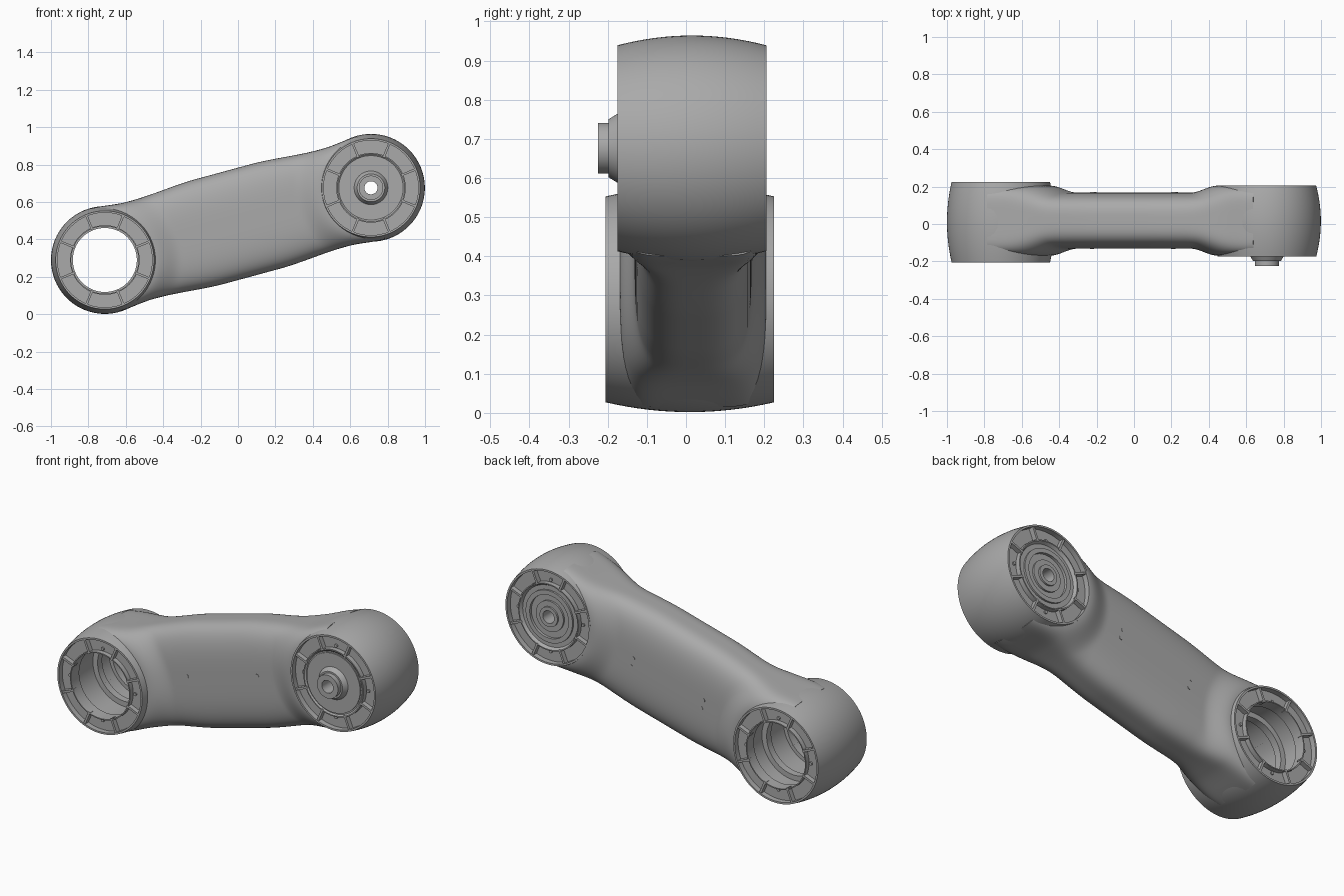
import bpy, bmesh, math
from mathutils import Matrix, Vector

if "Cube" in bpy.data.objects:
    bpy.data.objects.remove(bpy.data.objects["Cube"])

grey = bpy.data.materials.new("cast_grey")
grey.use_nodes = True
colour = (0.4, 0.4, 0.4, 1)
grey.diffuse_color = colour
grey.node_tree.nodes["Principled BSDF"].inputs["Base Color"].default_value = colour

LEFT = Vector((-0.712, 0, 0.29))
RIGHT = Vector((0.711, 0, 0.676))
MID = (LEFT + RIGHT) / 2
HALF = (RIGHT - LEFT).length / 2
TILT = Matrix.Rotation(-math.atan2(RIGHT.z - LEFT.z, RIGHT.x - LEFT.x), 4, 'Y')


def finish(bm, name):
    bmesh.ops.recalc_face_normals(bm, faces=bm.faces)
    mesh = bpy.data.meshes.new(name)
    bm.to_mesh(mesh)
    bm.free()
    mesh.materials.append(grey)
    ob = bpy.data.objects.new(name, mesh)
    bpy.context.collection.objects.link(ob)
    return ob


def activate(ob):
    bpy.ops.object.select_all(action='DESELECT')
    ob.select_set(True)
    bpy.context.view_layer.objects.active = ob


def smooth(ob):
    activate(ob)
    bpy.ops.object.shade_smooth_by_angle(angle=math.radians(32))


def bridge(bm, rings, closed):
    n = len(rings[0])
    pairs = list(zip(rings, rings[1:])) + ([(rings[-1], rings[0])] if closed else [])
    for a, b in pairs:
        for i in range(n):
            j = (i + 1) % n
            bm.faces.new((a[i], a[j], b[j], b[i]))


def lathe(name, centre, profile, steps=96):
    """Revolve a closed (radius, y) profile about the y axis."""
    bm = bmesh.new()
    rings = []
    for r, y in profile:
        angles = [math.tau * i / steps for i in range(steps)]
        rings.append([bm.verts.new(centre + Vector((r * math.cos(a), y, r * math.sin(a))))
                      for a in angles])
    bridge(bm, rings, True)
    ob = finish(bm, name)
    smooth(ob)
    return ob


def pins(name, places, radius, y, depth):
    """Short cylinders along y at (x, z) places."""
    bm = bmesh.new()
    for x, z in places:
        bmesh.ops.create_cone(bm, cap_ends=True, segments=12, radius1=radius, radius2=radius,
                              depth=depth, matrix=Matrix.Translation((x, y, z))
                              @ Matrix.Rotation(math.pi / 2, 4, 'X'))
    smooth(finish(bm, name))


def spokes(name, centre, y, depth, count=8):
    bm = bmesh.new()
    for k in range(count):
        turn = Matrix.Rotation(math.tau * (k + 0.5) / count, 4, 'Y')
        bmesh.ops.create_cube(bm, size=1, matrix=Matrix.Translation(centre) @ turn
                              @ Matrix.Translation((0.217, y, 0))
                              @ Matrix.Diagonal((0.08, depth, 0.012, 1)))
    finish(bm, name)


def ramp(x, a, b):
    t = min(1, max(0, (x - a) / (b - a)))
    return t * t * (3 - 2 * t)


# Arm: rounded sections, thickening in a fillet around each joint
def arm(sections=96, points=112):
    bm = bmesh.new()
    rings = []
    for s in range(sections + 1):
        u = HALF * (2 * s / sections - 1)
        d = abs(u)
        height = 0.29 - 0.021 * ramp(d, 0.15, 0.52) + 0.016 * ramp(d, 0.54, HALF)
        power = 3.4 + 2.8 * ramp(d, 0.35, 0.7)
        ring = []
        for i in range(points):
            a = math.tau * i / points
            c, q = math.cos(a), math.sin(a)
            size = (abs(c) ** power + abs(q) ** power) ** (-1 / power)
            v = height * size * q
            reach = math.hypot(HALF - d, v)
            depth = 0.187 - 0.037 * ramp(reach, 0.265, 0.41)
            ring.append(bm.verts.new(MID + TILT @ Vector((u, 0.018 + depth * size * c, v))))
        rings.append(ring)
    bridge(bm, rings, False)
    bm.faces.new(rings[0])
    bm.faces.new(rings[-1])
    return finish(bm, "arm_shell")


shell = arm()
for centre in (LEFT, RIGHT):
    cutter = lathe("joint_cutter", centre, [(0.0001, -0.4), (0.257, -0.4), (0.257, 0.4), (0.0001, 0.4)])
    cutter.hide_render = True
    mod = shell.modifiers.new("joint_opening", 'BOOLEAN')
    mod.operation = 'DIFFERENCE'
    mod.solver = 'EXACT'
    mod.object = cutter
    activate(shell)
    bpy.ops.object.modifier_apply(modifier=mod.name)
    bpy.data.objects.remove(cutter)
smooth(shell)


# Barrel outside: bulged wall with a recessed groove at each rim
def barrel(front, back):
    mid, half = (front + back) / 2, (back - front) / 2
    wall = [(0.288 - 0.025 * (k / 8) ** 2, mid + half * k / 8) for k in range(-8, 9)]
    return ([(0.18, front + 0.003), (0.186, front + 0.003), (0.186, front + 0.03),
             (0.253, front + 0.03), (0.253, front)] + wall
            + [(0.253, back), (0.253, back - 0.03), (0.186, back - 0.03),
               (0.186, back - 0.003), (0.18, back - 0.003)])


# Open joint with a stepped bore
lathe("open_joint", LEFT, barrel(-0.205, 0.225) + [
    (0.18, 0.16), (0.2, 0.16), (0.2, 0.06), (0.171, 0.06), (0.171, 0.02),
    (0.2, 0.02), (0.2, -0.13), (0.18, -0.13)])

# Closed joint with stepped back plate, front plate and hub
lathe("closed_joint", RIGHT, barrel(-0.175, 0.205) + [
    (0.17, 0.185), (0.145, 0.185), (0.145, 0.195), (0.12, 0.195), (0.12, 0.18),
    (0.085, 0.18), (0.085, 0.19), (0.055, 0.19), (0.055, 0.2), (0.035, 0.2),
    (0.035, -0.225), (0.065, -0.225), (0.065, -0.198), (0.074, -0.198),
    (0.09, -0.172), (0.165, -0.172), (0.165, -0.166), (0.172, -0.166)])

# Rim spokes and screws
for label, centre, front, back in (("open", LEFT, -0.205, 0.225), ("closed", RIGHT, -0.175, 0.205)):
    for side, face, inward in (("front", front, 1), ("back", back, -1)):
        spokes(f"{label}_{side}_spokes", centre, face + inward * 0.018, 0.03)
        spots = [(centre.x + 0.2 * math.cos(a), centre.z + 0.2 * math.sin(a))
                 for a in (math.pi * k / 2 for k in range(4))]
        pins(f"{label}_{side}_screws", spots, 0.009, face + inward * 0.028, 0.012)


# Arm screws
def on_arm(u, v):
    p = MID + TILT @ Vector((u, 0, v))
    return p.x, p.z


pins("front_arm_screws", [on_arm(u, 0.025) for u in (-0.225, 0.225)], 0.011, -0.13, 0.008)
pins("back_arm_screws", [on_arm(u, v) for u in (-0.225, 0.225) for v in (-0.025, 0.025)],
     0.011, 0.166, 0.008)
